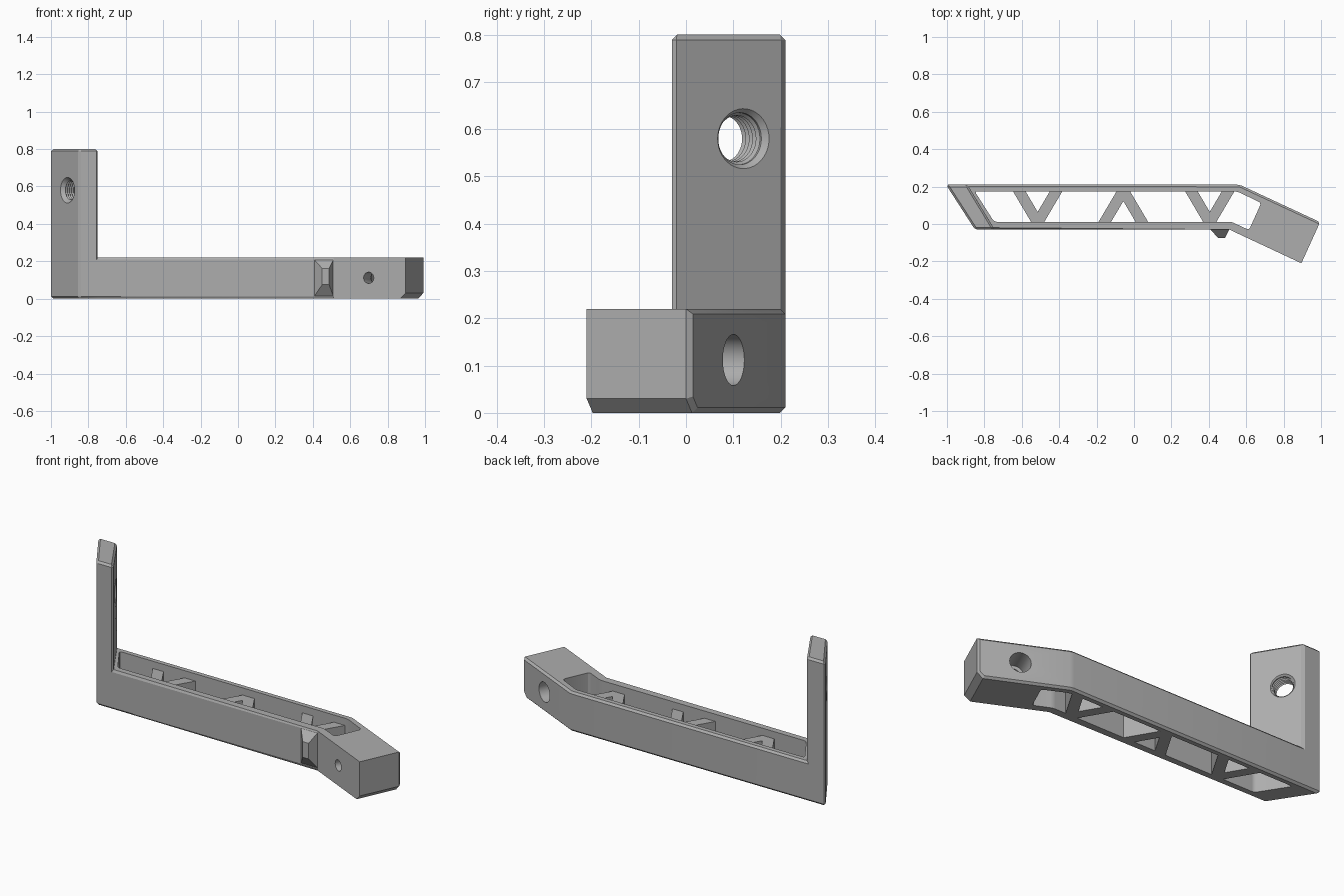
import bpy, bmesh, math
from mathutils import Vector

cube = bpy.data.objects.get("Cube")
if cube:
    bpy.data.objects.remove(cube, do_unlink=True)

grey = bpy.data.materials.new("plain grey")
grey.use_nodes = True
COLOUR = (0.42, 0.42, 0.42, 1)
grey.diffuse_color = COLOUR
grey.node_tree.nodes["Principled BSDF"].inputs["Base Color"].default_value = COLOUR

ARM_TOP, POST_TOP, STRUT_TOP = 0.22, 0.8, 0.18
BACK, FRONT = 0.21, -0.03
END_CORNER = Vector((0.895, -0.21))


def finish(bm, name):
    bmesh.ops.recalc_face_normals(bm, faces=bm.faces)
    mesh = bpy.data.meshes.new(name)
    bm.to_mesh(mesh)
    bm.free()
    mesh.materials.append(grey)
    obj = bpy.data.objects.new(name, mesh)
    bpy.context.collection.objects.link(obj)
    return obj


def raise_faces(bm, faces, height):
    new = bmesh.ops.extrude_face_region(bm, geom=faces)["geom"]
    verts = [g for g in new if isinstance(g, bmesh.types.BMVert)]
    bmesh.ops.translate(bm, verts=verts, vec=(0, 0, height))
    return [g for g in new if isinstance(g, bmesh.types.BMFace)]


def prism(name, outline, low, high, rounding=0):
    bm = bmesh.new()
    face = bm.faces.new([bm.verts.new((x, y, low)) for x, y in outline])
    raise_faces(bm, [face], high - low)
    if rounding:
        upright = [e for e in bm.edges
                   if abs(e.verts[0].co.z - e.verts[1].co.z) > 0.01]
        bmesh.ops.bevel(bm, geom=upright, offset=rounding, segments=4,
                        profile=0.5, affect='EDGES')
    return finish(bm, name)


def lathe(name, origin, direction, profile, sides=40):
    """Revolve (distance, radius) pairs around a level axis."""
    axis = Vector(direction).normalized()
    side = axis.cross(Vector((0, 0, 1)))
    bm = bmesh.new()
    rings = []
    for dist, radius in profile:
        ring = []
        for i in range(sides):
            a = math.tau * i / sides
            offset = side * math.cos(a) + Vector((0, 0, math.sin(a)))
            ring.append(bm.verts.new(Vector(origin) + axis * dist + offset * radius))
        rings.append(ring)
    for low, high in zip(rings, rings[1:]):
        for i in range(sides):
            j = (i + 1) % sides
            bm.faces.new((low[i], low[j], high[j], high[i]))
    bm.faces.new(rings[0])
    bm.faces.new(rings[-1])
    return finish(bm, name)


def cut(target, cutter):
    cutter.hide_render = True
    mod = target.modifiers.new("cut", 'BOOLEAN')
    mod.operation = 'DIFFERENCE'
    mod.solver = 'EXACT'
    mod.object = cutter
    bpy.context.view_layer.objects.active = target
    bpy.ops.object.modifier_apply(modifier=mod.name)
    bpy.data.objects.remove(cutter, do_unlink=True)


# Body: slanted post, straight arm and angled end block
bm = bmesh.new()
post_a, post_b = bm.verts.new((-0.745, FRONT, 0)), bm.verts.new((-0.89, BACK, 0))
left = [bm.verts.new((x, y, 0)) for x, y in ((-1.005, BACK), (-0.85, FRONT))]
right = [bm.verts.new((x, y, 0)) for x, y in
         ((0.51, FRONT), END_CORNER, (0.995, 0.01), (0.565, BACK))]
post_face = bm.faces.new([post_a, post_b] + left)
arm_face = bm.faces.new([post_a] + right + [post_b])
tops = raise_faces(bm, [post_face, arm_face], ARM_TOP)
post_tops = [f for f in tops if f.calc_center_median().x < -0.6]
raise_faces(bm, post_tops, POST_TOP - ARM_TOP)
bmesh.ops.recalc_face_normals(bm, faces=bm.faces)

# Large chamfer under the end face, small chamfers elsewhere
end_edge = [e for e in bm.edges
            if all(v.co.x > 0.8 and v.co.z < 0.01 for v in e.verts)]
bmesh.ops.bevel(bm, geom=end_edge, offset=0.03, segments=1, affect='EDGES')
bm.normal_update()
small = [e for e in bm.edges
         if len(e.link_faces) == 2 and e.is_convex and e.calc_face_angle() > 0.3
         and all((v.co.xy - END_CORNER).length > 0.06 for v in e.verts)]
bmesh.ops.bevel(bm, geom=small, offset=0.011, segments=1, affect='EDGES')
body = finish(bm, "bracket_body")

# Long open pocket through the arm
pocket = [(-0.852, 0.175), (-0.748, 0.012), (0.52, 0.012),
          (0.615, -0.032), (0.68, 0.112), (0.555, 0.173)]
cut(body, prism("pocket_cutter", pocket, -0.1, 0.4, 0.014))

# Threaded, countersunk hole through the post
thread = [(-0.03, 0.095), (0.012, 0.055)]
for i in range(5):
    thread += [(0.018 + i * 0.013, 0.049), (0.0245 + i * 0.013, 0.055)]
thread += [(0.082, 0.055), (0.124, 0.095)]
cut(body, lathe("post_hole_cutter", (-0.91, 0.068, 0.58), (0.83, 0.56, 0), thread))

# Stepped hole through the end block
step = [(-0.05, 0.054), (0.13, 0.054), (0.13, 0.036), (0.15, 0.03), (0.3, 0.03)]
cut(body, lathe("end_hole_cutter", (0.80, 0.10, 0.112), (-0.42, -0.906, 0), step))

# Truss struts across the pocket, in mirrored pairs
INNER_BACK, INNER_FRONT = 0.18, 0.007
pairs = ((-0.515, INNER_BACK, INNER_FRONT), (-0.057, INNER_FRONT, INNER_BACK),
         (0.405, INNER_BACK, INNER_FRONT))
for number, (centre, wide, narrow) in enumerate(pairs, 1):
    for label, s in (("left", 1), ("right", -1)):
        outline = [(centre + s * 0.135, wide), (centre + s * 0.068, wide),
                   (centre - s * 0.034, narrow), (centre + s * 0.033, narrow)]
        prism(f"strut_{number}_{label}", outline, 0, STRUT_TOP)

# Tapered rest bump on the front of the arm
bm = bmesh.new()
loops = []
for x0, x1, z0, z1, y in ((0.407, 0.51, 0.012, 0.21, FRONT + 0.002),
                          (0.45, 0.487, 0.075, 0.162, -0.075)):
    loops.append([bm.verts.new((x, y, z)) for x, z in
                  ((x0, z0), (x1, z0), (x1, z1), (x0, z1))])
for loop in loops:
    bm.faces.new(loop)
for i in range(4):
    j = (i + 1) % 4
    bm.faces.new((loops[0][i], loops[0][j], loops[1][j], loops[1][i]))
finish(bm, "front_bump")

# Smooth the round holes only
bpy.ops.object.select_all(action='DESELECT')
body.select_set(True)
bpy.context.view_layer.objects.active = body
bpy.ops.object.shade_smooth_by_angle(angle=math.radians(20))
